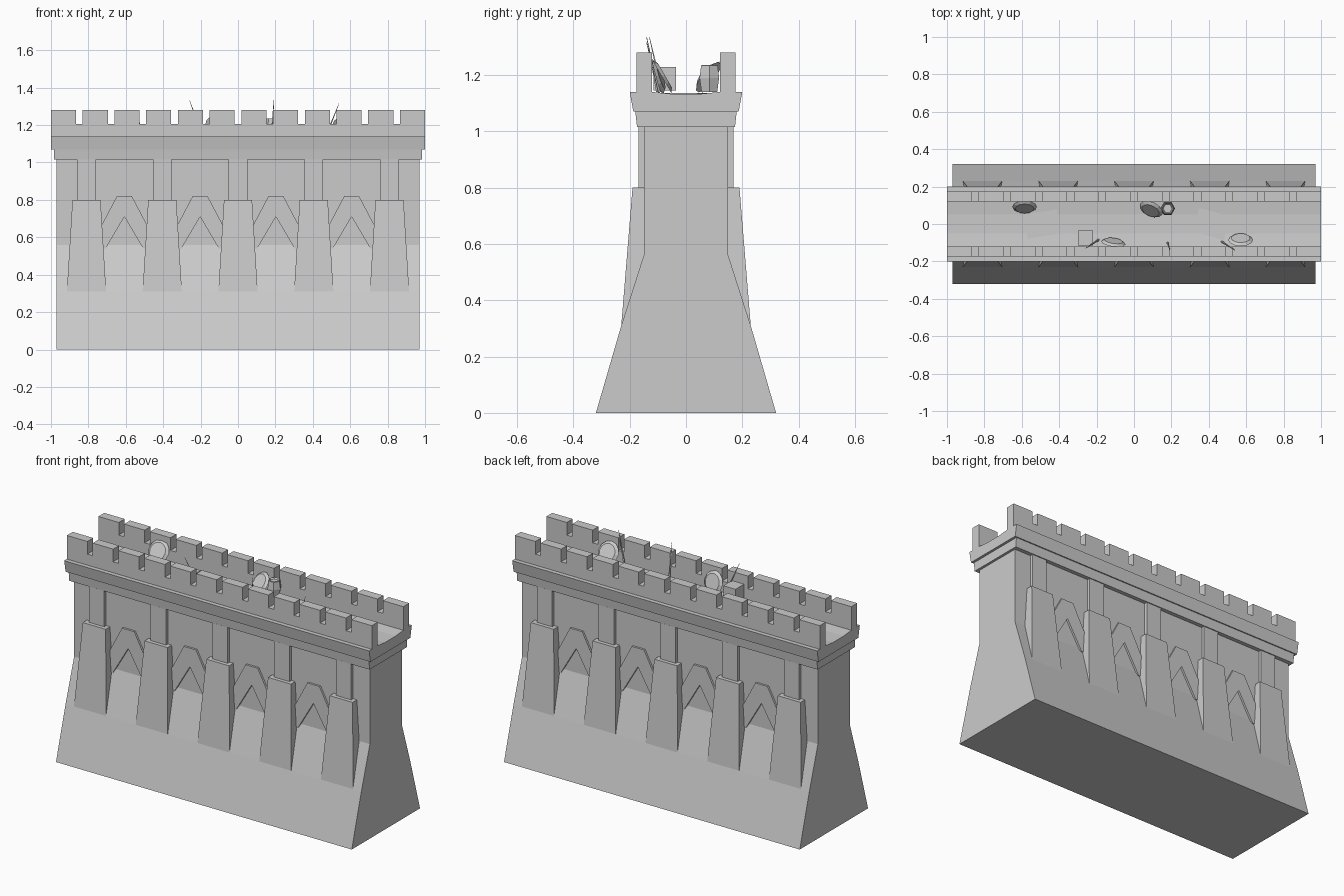
import bpy, bmesh, math
from mathutils import Vector, Matrix

if "Cube" in bpy.data.objects:
    bpy.data.objects.remove(bpy.data.objects["Cube"])


def finish(name, bm):
    bmesh.ops.recalc_face_normals(bm, faces=bm.faces)
    me = bpy.data.meshes.new(name)
    bm.to_mesh(me)
    bm.free()
    ob = bpy.data.objects.new(name, me)
    bpy.context.collection.objects.link(ob)
    return ob


def loft(name, a, b):
    """Solid between two matching closed loops of 3D points."""
    bm = bmesh.new()
    va = [bm.verts.new(p) for p in a]
    vb = [bm.verts.new(p) for p in b]
    bm.faces.new(va)
    bm.faces.new(vb)
    n = len(va)
    for i in range(n):
        j = (i + 1) % n
        bm.faces.new((va[i], va[j], vb[j], vb[i]))
    return finish(name, bm)


def along_x(name, half, prof):
    return loft(name, [(-half, y, z) for y, z in prof], [(half, y, z) for y, z in prof])


def box(name, lo, hi, rot=0):
    bm = bmesh.new()
    lo, hi = Vector(lo), Vector(hi)
    m = Matrix.Translation((lo + hi) / 2) @ Matrix.Rotation(rot, 4, 'Z') @ Matrix.Diagonal((*(hi - lo), 1))
    bmesh.ops.create_cube(bm, size=1, matrix=m)
    return finish(name, bm)


def mirrored(half):
    return half + [(-y, z) for y, z in reversed(half)]


# battered wall body and cornices
along_x("wall_body", 0.97, mirrored([(0.32, 0), (0.23, 0.31), (0.15, 0.56), (0.15, 1.02)]))
along_x("lower_cornice", 0.985, mirrored([(0.174, 1.015), (0.18, 1.07)]))
along_x("upper_cornice", 1.0, mirrored([(0.187, 1.07), (0.2, 1.14), (0.12, 1.14), (0.05, 1.133)]))

for s, side in ((-1, "front"), (1, "back")):
    # buttresses with pilasters above
    for i in range(5):
        x = -0.81 + 0.405 * i
        loft(f"{side}_buttress",
             [(x - .105, s * .1, .31), (x + .105, s * .1, .31), (x + .105, s * .23, .31), (x - .105, s * .23, .31)],
             [(x - .075, s * .1, .80), (x + .075, s * .1, .80), (x + .075, s * .19, .80), (x - .075, s * .19, .80)])
        box(f"{side}_pilaster", (x - .05, min(s * .1, s * .168), .79), (x + .05, max(s * .1, s * .168), 1.02))
    # pointed arches between buttresses
    for i in range(4):
        x = -0.6075 + 0.405 * i
        pts = [(0, .71), (.10, .54), (.14, .54), (.14, .63), (.04, .82),
               (-.04, .82), (-.14, .63), (-.14, .54), (-.10, .54)]
        loft(f"{side}_arch", [(x + u, s * .14, z) for u, z in pts], [(x + u, s * .162, z) for u, z in pts])
    # parapet and merlons
    y0, y1 = sorted((s * .12, s * .175))
    box(f"{side}_parapet", (-1, y0, 1.135), (1, y1, 1.205))
    for i in range(12):
        x = -1 + i * 1.866 / 11
        box(f"{side}_merlon", (x, y0, 1.205), (x + .134, y1, 1.28))

# loose planks nearly flush with the walkway
box("left_plank", (-0.58, -0.065, 1.125), (-0.40, 0.065, 1.137), math.radians(9))
box("right_plank", (0.33, -0.065, 1.125), (0.50, 0.065, 1.137), math.radians(-15))

# barrel
bm = bmesh.new()
rings = []
for r, z in ((.024, 1.228), (.031, 1.236), (.034, 1.234), (.04, 1.19), (.032, 1.14)):
    rings.append([bm.verts.new((.18 + r * math.cos(k * math.pi / 3), .083 + r * math.sin(k * math.pi / 3), z))
                  for k in range(6)])
for a, b in zip(rings, rings[1:]):
    for k in range(6):
        bm.faces.new((a[k], a[(k + 1) % 6], b[(k + 1) % 6], b[k]))
bm.faces.new(rings[0])
bm.faces.new(rings[-1])
finish("barrel", bm)

# crate
box("crate", (-0.30, -0.115, 1.145), (-0.22, -0.035, 1.228))

# round shields leaning on the parapets
for x, y, tilt, yaw in ((-.585, .087, 60, 0), (.09, .075, 55, -25), (-.11, -.095, -72, -8), (.57, -.08, -60, 0)):
    bm = bmesh.new()
    m = (Matrix.Translation((x, y, 1.196)) @ Matrix.Rotation(math.radians(yaw), 4, 'Z')
         @ Matrix.Rotation(math.radians(tilt), 4, 'X'))
    bmesh.ops.create_cone(bm, cap_ends=True, segments=12, radius1=.066, radius2=.05, depth=.012, matrix=m)
    finish("round_shield", bm)

# spears leaning on the front parapet
for a, b in (((-.19, -.085, 1.14), (-.26, -.13, 1.335)),
             ((.18, -.10, 1.14), (.192, -.14, 1.335)),
             ((.47, -.095, 1.14), (.54, -.14, 1.315))):
    a, b = Vector(a), Vector(b)
    d = b - a
    bm = bmesh.new()
    m = Matrix.Translation((a + b) / 2) @ d.to_track_quat('Z', 'Y').to_matrix().to_4x4()
    bmesh.ops.create_cone(bm, cap_ends=True, segments=4, radius1=.006, radius2=.001, depth=d.length, matrix=m)
    finish("spear", bm)
